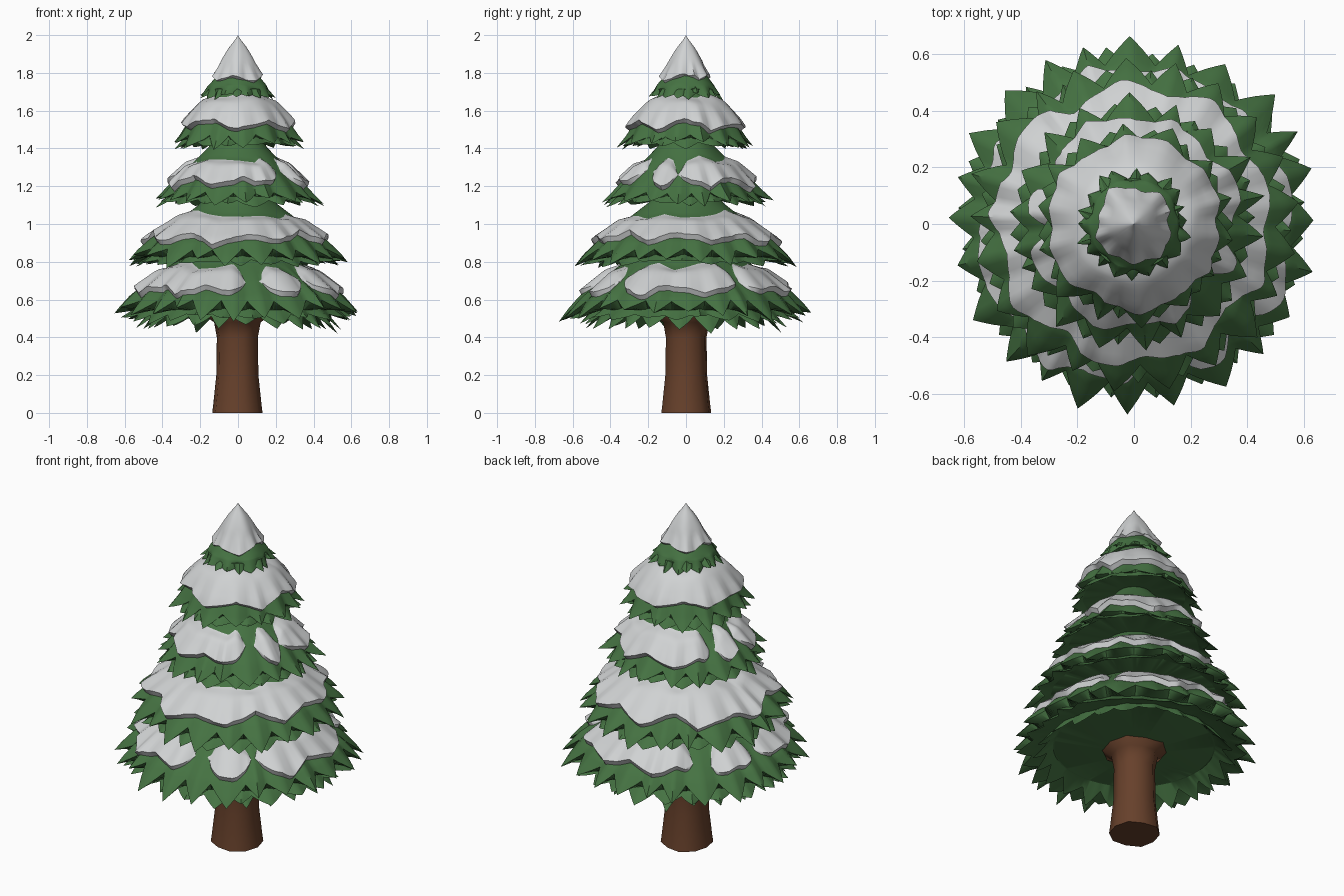
import bpy, bmesh, math, random

if "Cube" in bpy.data.objects:
    bpy.data.objects.remove(bpy.data.objects["Cube"])

random.seed(11)
TAU = 2 * math.pi


def material(name, rgb):
    m = bpy.data.materials.new(name)
    m.diffuse_color = (*rgb, 1)
    m.use_nodes = True
    m.node_tree.nodes["Principled BSDF"].inputs["Base Color"].default_value = m.diffuse_color
    return m


GREEN = material("needle green", (0.06, 0.17, 0.055))
SNOW = material("snow white", (0.63, 0.645, 0.65))
BARK = material("bark brown", (0.135, 0.052, 0.024))


def finish(bm, name, mats, angle):
    bmesh.ops.remove_doubles(bm, verts=bm.verts, dist=1e-5)
    bmesh.ops.recalc_face_normals(bm, faces=bm.faces)
    me = bpy.data.meshes.new(name)
    bm.to_mesh(me)
    bm.free()
    for m in mats:
        me.materials.append(m)
    ob = bpy.data.objects.new(name, me)
    bpy.context.collection.objects.link(ob)
    bpy.ops.object.select_all(action='DESELECT')
    ob.select_set(True)
    bpy.context.view_layer.objects.active = ob
    bpy.ops.object.shade_smooth_by_angle(angle=math.radians(angle))
    return ob


def sample(profile, t):
    """Point and outward normal on a (radius, height) profile, t by arc length."""
    lens = [math.dist(a, b) for a, b in zip(profile, profile[1:])]
    d = t * sum(lens)
    for i, (a, b) in enumerate(zip(profile, profile[1:])):
        if d <= lens[i] or i == len(lens) - 1:
            k = d / lens[i]
            dr, dz = (b[0] - a[0]) / lens[i], (b[1] - a[1]) / lens[i]
            return a[0] + k * (b[0] - a[0]), a[1] + k * (b[1] - a[1]), -dz, dr
        d -= lens[i]


def tri(x):
    return 1 - abs((x % 1) * 2 - 1)


def zigzag(values, u):
    """Straight jagged line through random values."""
    i, f = int(u) % len(values), u % 1
    return values[i] * (1 - f) + values[(i + 1) % len(values)] * f


A, B, C = 6, 10, 9          # rows above, in and below the snow band


def tier(name, profile, leaves, snow=None, gaps=(), phase=0.0, notch=0.78, sub=8, under=0.06):
    """Ring of needles with a toothed rim, optional raised snow band, hollow underside."""
    cols = leaves * sub
    length = [random.uniform(0.9, 1.0) for _ in range(leaves)]
    droop = [random.uniform(-0.02, 0.02) for _ in range(leaves)]
    shift = [random.uniform(-0.2, 0.2) for _ in range(leaves)]
    lobes = 2 * round(leaves * 0.45)
    edge = [random.uniform(-0.1, -0.03) if i % 2 else random.uniform(0, 0.06) for i in range(lobes)]
    top = [random.uniform(-0.06, 0.06) for _ in range(lobes)]
    lo0, hi0 = snow or (0.3, 0.6)
    bm = bmesh.new()
    grid, opens = [], []
    for c in range(cols):
        leaf, w = c // sub, tri(c / sub)
        f = c / sub
        ang = (f + zigzag(shift, f)) / leaves * TAU + phase
        # snow band limits, pinched shut at the bare gaps
        u = f / leaves * lobes
        open_ = 1.0 if snow else 0.0
        for g, half in gaps:
            d = abs((ang - math.radians(g) + math.pi) % TAU - math.pi)
            open_ = min(open_, math.sqrt(min(1, max(0, (d - math.radians(half)) / 0.15))))
        hi = min(0.77, hi0 + zigzag(edge, u))
        lo = max(0.001, lo0 + zigzag(top, u) * (lo0 > 0))
        mid, half = (lo * 0.4 + hi * 0.6), max(0.001, open_)
        lo, hi = mid + (lo - mid) * half, mid + (hi - mid) * half
        tmax = notch + (length[leaf] - notch) * w
        steps = [(lo * i / A, 0) for i in range(A)]
        steps += [(lo + (hi - lo) * i / B, 0.03 * open_ * min(1, 3 * i / B)) for i in range(B + 1)]
        steps += [(hi + 0.008 + (tmax - hi - 0.008) * i / C, 0) for i in range(C + 1)]
        line = []
        for t, raised in steps:
            r, z, nr, nz = sample(profile, t)
            rim = max(0, (t - 0.4) / 0.6)
            off = 0.035 * rim * (w - 0.6) + 0.008 * t * math.sin(5 * ang + leaves) + raised
            k = min(1, r / 0.06)
            r += off * nr * k
            z += (off * nz + droop[leaf] * rim * w) * k
            line.append(bm.verts.new((r * math.cos(ang), r * math.sin(ang), z)))
        # underside back towards the trunk
        R, Z = profile[-1]
        for q, dz in ((0.8, under), (0.3, 0.08), (0, 0.085)):
            line.append(bm.verts.new((q * R * math.cos(ang), q * R * math.sin(ang), Z + dz)))
        grid.append(line)
        opens.append(open_)
    for c in range(cols):
        n = (c + 1) % cols
        for i in range(len(grid[0]) - 1):
            f = bm.faces.new((grid[c][i], grid[c][i + 1], grid[n][i + 1], grid[n][i]))
            f.material_index = int(A <= i <= A + B and max(opens[c], opens[n]) > 0)
    return finish(bm, name, [GREEN, SNOW], 45)


# Trunk: ten-sided, slightly knobbly, flared at the foot and under the branches
bm = bmesh.new()
rings = []
for r, z in ((0.135, 0), (0.13, 0.04), (0.113, 0.2), (0.11, 0.4), (0.125, 0.48), (0.2, 0.53), (0.2, 0.66)):
    rings.append([bm.verts.new((r * k * math.cos(a) - 0.005, r * k * math.sin(a), z))
                  for a, k in ((i * TAU / 10, 1 + 0.05 * math.sin(i * 2.4)) for i in range(10))])
for lo, hi in zip(rings, rings[1:]):
    for i in range(10):
        j = (i + 1) % 10
        bm.faces.new((lo[i], lo[j], hi[j], hi[i]))
bm.faces.new(rings[0][::-1])
bm.faces.new(rings[-1])
finish(bm, "trunk", [BARK], 60)

# Branch tiers, bottom to top: profile, leaf count, snow band, bare gaps (azimuth, half width)
TIERS = [
    ([(0.18, 0.95), (0.30, 0.82), (0.44, 0.715), (0.56, 0.62), (0.62, 0.55), (0.665, 0.485)],
     24, (0.36, 0.73), [(-80, 6), (-45, 2), (35, 2), (135, 6), (172, 3)]),
    ([(0.12, 1.2), (0.20, 1.11), (0.36, 0.985), (0.47, 0.91), (0.54, 0.84), (0.595, 0.765)],
     21, (0.33, 0.71), []),
    ([(0.09, 1.48), (0.17, 1.39), (0.28, 1.28), (0.35, 1.21), (0.40, 1.15), (0.46, 1.085)],
     18, (0.33, 0.71), [(-42, 7), (-8, 2), (153, 4), (185, 2)]),
    ([(0.06, 1.76), (0.14, 1.67), (0.22, 1.59), (0.27, 1.53), (0.31, 1.46), (0.36, 1.39)],
     14, (0.22, 0.71), []),
    ([(0, 2.0), (0.025, 1.95), (0.065, 1.84), (0.10, 1.78), (0.14, 1.72), (0.2, 1.655)],
     10, (0, 0.68), []),
]
for n, (prof, leaves, snow, gaps) in enumerate(TIERS, 1):
    tier(f"branch_tier_{n}", prof, leaves, snow, gaps, phase=0.13 * n)
    # lower fringe of needles filling the notches
    R, Z = prof[-1]
    fill = [(0.55 * R, Z + 0.13), (0.78 * R, Z + 0.075), (0.93 * R, Z + (-0.01 if n == 1 else 0.005))]
    tier(f"under_fringe_{n}", fill, leaves, phase=0.13 * n + math.pi / leaves, notch=0.72)
# Third, innermost fringe hanging under the bottom tier
tier("inner_fringe", [(0.3, 0.6), (0.46, 0.54), (0.54, 0.43)], 22, phase=0.1, notch=0.65, under=0.11)
